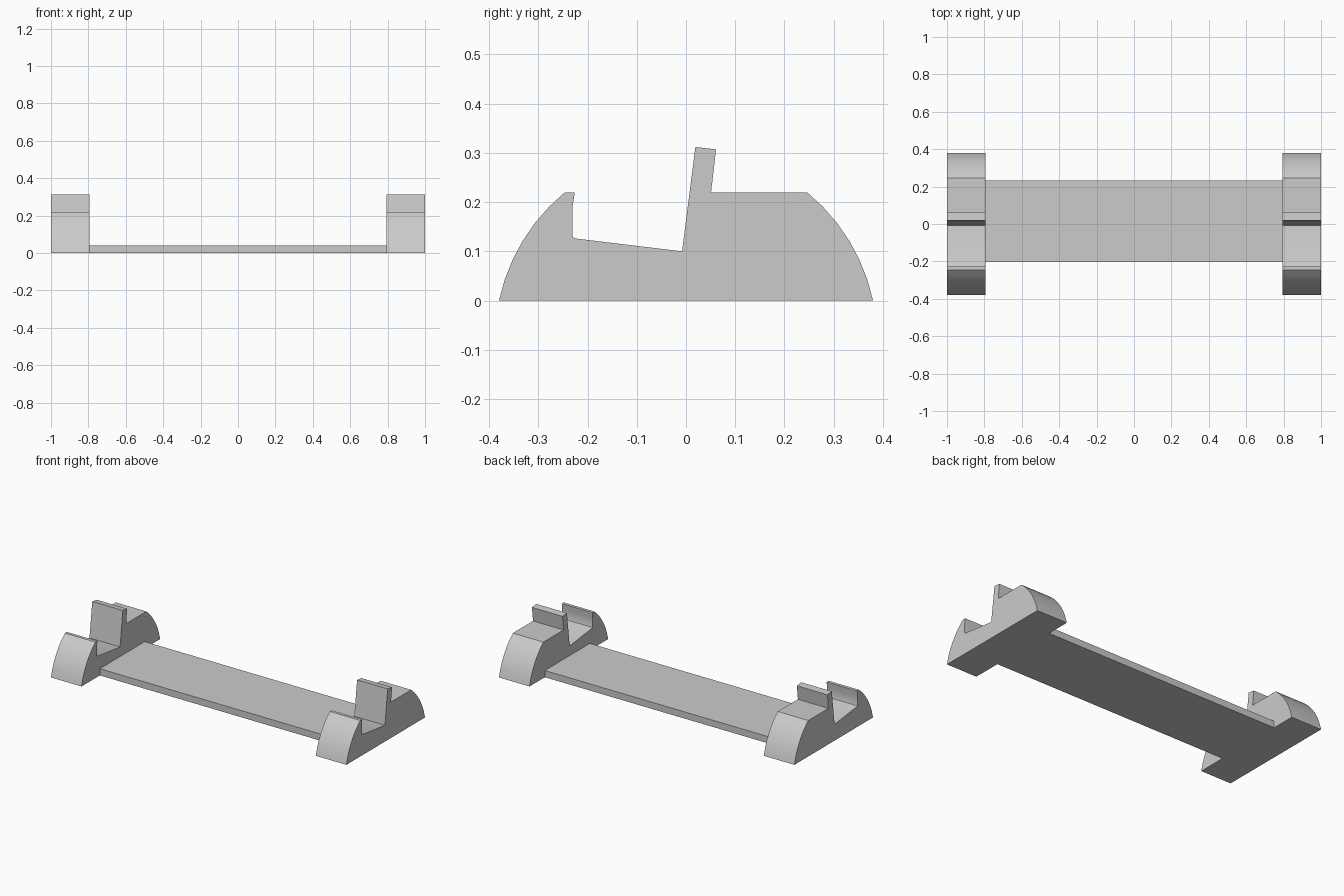
import bpy, bmesh, math

cube = bpy.data.objects.get("Cube")
if cube:
    bpy.data.objects.remove(cube, do_unlink=True)

grey = bpy.data.materials.new("light grey")
grey.use_nodes = True
colour = (0.6, 0.6, 0.6, 1)
grey.diffuse_color = colour
grey.node_tree.nodes["Principled BSDF"].inputs["Base Color"].default_value = colour


def extrude_profile(name, profile, x0, x1):
    """Extrude a (y, z) outline along x into a solid part."""
    bm = bmesh.new()
    face = bm.faces.new([bm.verts.new((x0, y, z)) for y, z in profile])
    moved = bmesh.ops.extrude_face_region(bm, geom=[face])["geom"]
    bmesh.ops.translate(bm, vec=(x1 - x0, 0, 0),
                        verts=[v for v in moved if isinstance(v, bmesh.types.BMVert)])
    bmesh.ops.recalc_face_normals(bm, faces=bm.faces)
    mesh = bpy.data.meshes.new(name)
    bm.to_mesh(mesh)
    bm.free()
    mesh.materials.append(grey)
    obj = bpy.data.objects.new(name, mesh)
    bpy.context.collection.objects.link(obj)
    bpy.ops.object.select_all(action='DESELECT')
    obj.select_set(True)
    bpy.context.view_layer.objects.active = obj
    bpy.ops.object.shade_smooth_by_angle(angle=math.radians(25))
    return obj


# Rounded outer flank, shared by the front and back of each cradle
half_depth, shoulder_y, shoulder_z = 0.38, 0.246, 0.22
drop = (half_depth**2 - shoulder_y**2 - shoulder_z**2) / (2 * shoulder_z)
radius = math.hypot(half_depth, drop)
start = math.atan2(drop, half_depth)
end = math.atan2(shoulder_z + drop, shoulder_y)
steps = 6
flank = []
for i in range(steps + 1):
    a = start + (end - start) * i / steps
    flank.append((radius * math.cos(a), radius * math.sin(a) - drop))

# Front lip, sloping slot floor and leaning backrest
slot = [(-0.227, 0.22), (-0.227, 0.213), (-0.231, 0.188), (-0.231, 0.133),
        (-0.229, 0.128), (-0.224, 0.126), (-0.008, 0.1),
        (0.019, 0.312), (0.061, 0.307), (0.051, 0.22)]
cradle = [(-y, z) for y, z in flank] + slot + flank[::-1]

# End cradles
inner, outer = 0.793, 1.0
extrude_profile("left_cradle", cradle, inner, outer)
extrude_profile("right_cradle", cradle, -outer, -inner)

# Flat bar joining the cradles
bar = [(-0.203, 0), (0.232, 0), (0.232, 0.041), (-0.203, 0.041)]
extrude_profile("connecting_bar", bar, -inner, inner)
